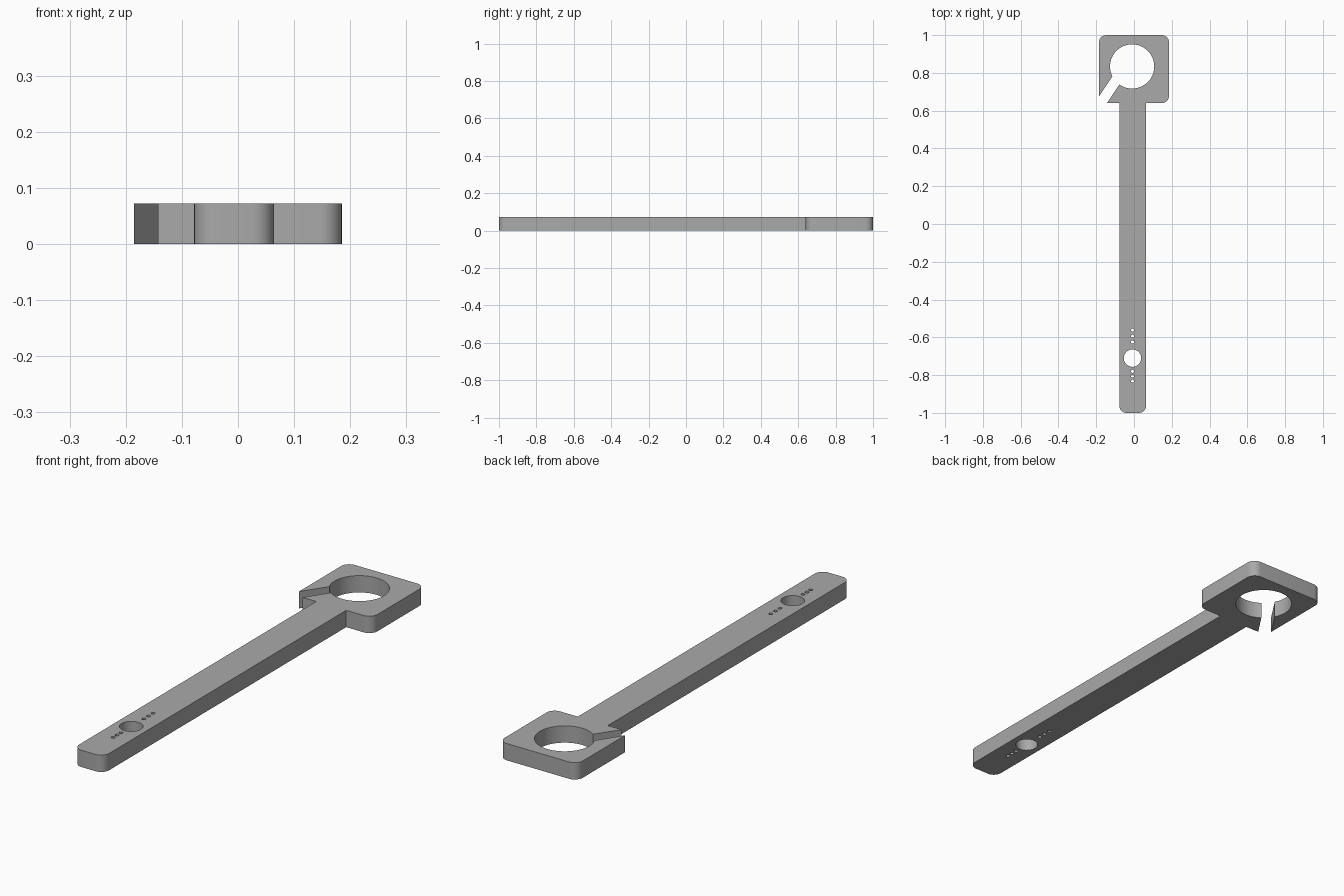
import bpy, bmesh
from math import cos, sin, radians

cube = bpy.data.objects.get("Cube")
if cube:
    bpy.data.objects.remove(cube, do_unlink=True)

THICK = 0.072
CORNER = 0.038
RING = (-0.01, 0.834)
RING_R = 0.117


def arc(center, radius, start, end, steps):
    """Points along an arc, angles in degrees."""
    angles = [radians(start + (end - start) * i / steps) for i in range(steps + 1)]
    return [(center[0] + radius * cos(a), center[1] + radius * sin(a)) for a in angles]


def corner(x, y, sx, sy, start):
    """Rounded outer corner, turning a quarter circle anticlockwise."""
    return arc((x - sx * CORNER, y - sy * CORNER), CORNER, start, start + 90, 10)


# Outline: arm, square head, then the slot leading into the ring opening
outline = [(-0.143, 0.64), (-0.078, 0.64)]
outline += corner(-0.078, -1, -1, -1, 180)
outline += corner(0.064, -1, 1, -1, 270)
outline += [(0.064, 0.64)]
outline += corner(0.185, 0.64, 1, -1, 270)
outline += corner(0.185, 1, 1, 1, 0)
outline += corner(-0.185, 1, -1, 1, 90)
outline += [(-0.185, 0.675)]
outline += arc(RING, RING_R, 206.6, -125.2, 72)

# Pivot hole with a row of three pin holes on each side
loops = [outline, arc((-0.008, -0.71), 0.046, 0, 352.5, 47)]
for y in (-0.562, -0.594, -0.625, -0.78, -0.806, -0.832):
    loops.append(arc((-0.008, y), 0.008, 0, 345, 23))

# Filled flat curve extruded into a plate
curve = bpy.data.curves.new("clamp_arm_profile", "CURVE")
curve.dimensions = "2D"
curve.fill_mode = "BOTH"
curve.extrude = THICK / 2
for points in loops:
    spline = curve.splines.new("POLY")
    spline.points.add(len(points) - 1)
    for p, (x, y) in zip(spline.points, points):
        p.co = (x, y, 0, 1)
    spline.use_cyclic_u = True

helper = bpy.data.objects.new("profile_helper", curve)
bpy.context.collection.objects.link(helper)
bpy.context.view_layer.update()
evaluated = helper.evaluated_get(bpy.context.evaluated_depsgraph_get())
mesh = bpy.data.meshes.new_from_object(evaluated)
bpy.data.objects.remove(helper, do_unlink=True)

# Weld the walls to the caps and stand the plate on the ground
bm = bmesh.new()
bm.from_mesh(mesh)
bmesh.ops.remove_doubles(bm, verts=bm.verts, dist=0.0001)
bmesh.ops.recalc_face_normals(bm, faces=bm.faces)
bmesh.ops.translate(bm, verts=bm.verts, vec=(0, 0, THICK / 2))
bm.to_mesh(mesh)
bm.free()

grey = bpy.data.materials.new("plain_grey")
grey.use_nodes = True
colour = (0.4, 0.4, 0.4, 1)
grey.diffuse_color = colour
grey.node_tree.nodes["Principled BSDF"].inputs["Base Color"].default_value = colour
mesh.materials.clear()
mesh.materials.append(grey)

arm = bpy.data.objects.new("clamp_arm", mesh)
bpy.context.collection.objects.link(arm)
bpy.ops.object.select_all(action="DESELECT")
arm.select_set(True)
bpy.context.view_layer.objects.active = arm
bpy.ops.object.shade_smooth_by_angle(angle=radians(30))
